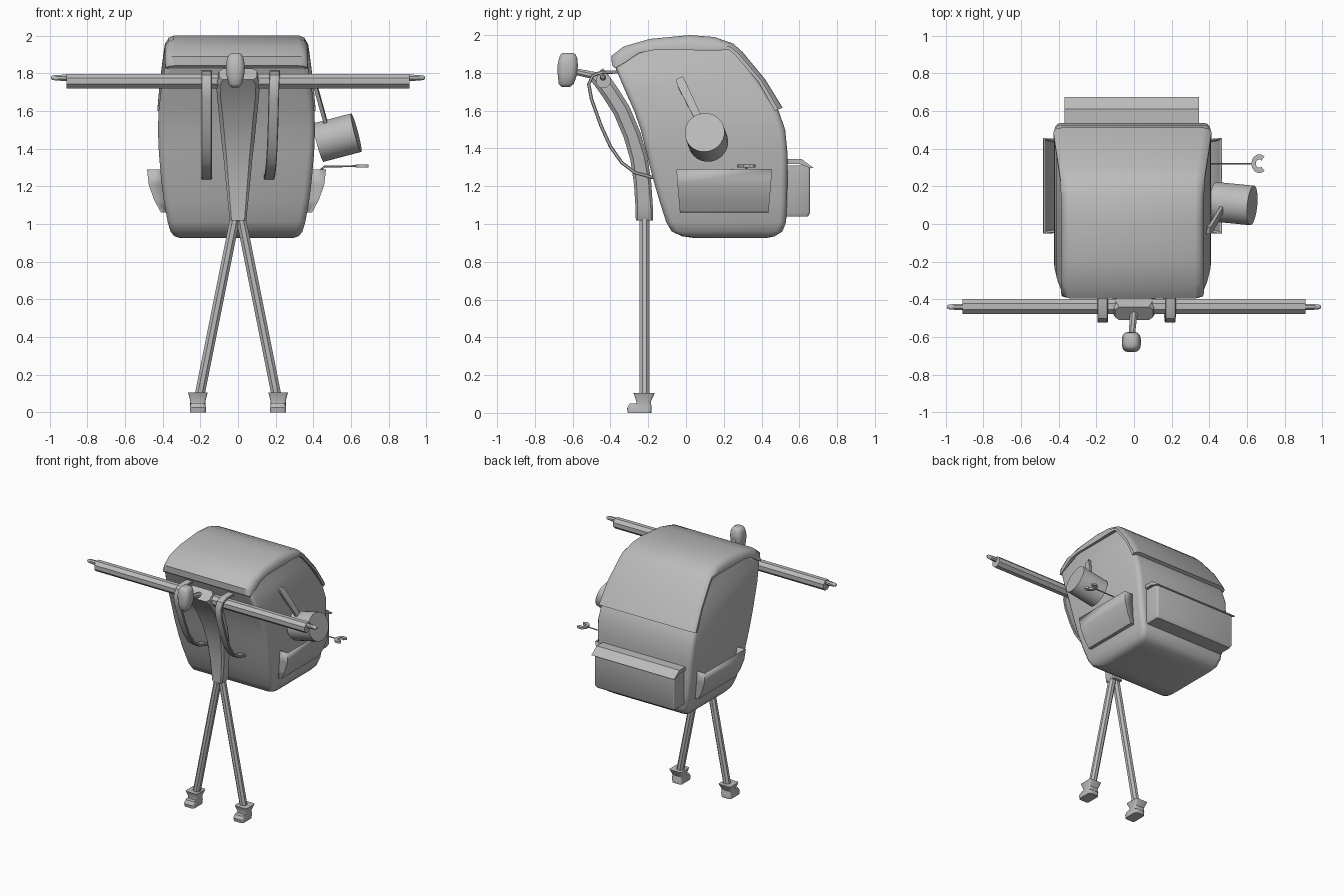
import bpy, bmesh, math
from mathutils import Vector

if "Cube" in bpy.data.objects:
    bpy.data.objects.remove(bpy.data.objects["Cube"])

grey = bpy.data.materials.new("plain_grey")
grey.diffuse_color = (0.5, 0.5, 0.5, 1)
grey.use_nodes = True
grey.node_tree.nodes["Principled BSDF"].inputs["Base Color"].default_value = grey.diffuse_color


def finish(name, bm, angle=35):
    bmesh.ops.recalc_face_normals(bm, faces=bm.faces)
    me = bpy.data.meshes.new(name)
    bm.to_mesh(me)
    bm.free()
    ob = bpy.data.objects.new(name, me)
    bpy.context.collection.objects.link(ob)
    me.materials.append(grey)
    bpy.ops.object.select_all(action='DESELECT')
    ob.select_set(True)
    bpy.context.view_layer.objects.active = ob
    bpy.ops.object.shade_smooth_by_angle(angle=math.radians(angle))
    return ob


def loft(name, rings, angle=35, caps=True):
    """Skin a list of equal-length closed rings."""
    bm = bmesh.new()
    vs = [[bm.verts.new(p) for p in r] for r in rings]
    n = len(rings[0])
    for a, b in zip(vs, vs[1:]):
        for i in range(n):
            j = (i + 1) % n
            bm.faces.new((a[i], a[j], b[j], b[i]))
    if caps:
        bm.faces.new(vs[0][::-1])
        bm.faces.new(vs[-1])
    return finish(name, bm, angle)


def lathe(name, start, end, profile, sides, angle=35):
    """Revolve (distance, radius) pairs around the line start-end."""
    start, axis = Vector(start), (Vector(end) - Vector(start)).normalized()
    q = axis.to_track_quat('Z', 'Y')
    rings = []
    for d, r in profile:
        rings.append([start + q @ Vector((r * math.cos(t), r * math.sin(t), d))
                      for t in [2 * math.pi * (k + .5) / sides for k in range(sides)]])
    return loft(name, rings, angle)


def rod(name, start, end, r0, r1, sides=8):
    length = (Vector(end) - Vector(start)).length
    return lathe(name, start, end, [(0, r0), (length, r1)], sides, 25)


def rounded(cx, hw, y0, y1, z, r):
    """Horizontal rounded rectangle."""
    pts = []
    for k, (x, y) in enumerate([(cx + hw - r, y1 - r), (cx - hw + r, y1 - r),
                                (cx - hw + r, y0 + r), (cx + hw - r, y0 + r)]):
        for s in range(4):
            a = math.pi / 2 * (k + s / 3)
            pts.append((x + r * math.cos(a), y + r * math.sin(a), z))
    return pts


def ribbon(name, pts, thick):
    """Flat band from (x, y, z, half width) stations, wide along x."""
    rings = []
    for i, (x, y, z, h) in enumerate(pts):
        a, b = pts[max(i - 1, 0)], pts[min(i + 1, len(pts) - 1)]
        t = Vector((0, b[1] - a[1], b[2] - a[2])).normalized()
        n = Vector((0, -t.z, t.y)) * thick / 2
        c, e = Vector((x, y, z)), min(h, thick) * .22
        w, m = Vector((h, 0, 0)), Vector((h - e, 0, 0))
        k = 1 - 2 * e / thick
        rings.append([c + w + n * k, c + m + n, c - m + n, c - w + n * k,
                      c - w - n * k, c - m - n, c + m - n, c + w - n * k])
    return loft(name, rings, 40)


# Pack body: z, front y, back y, half width
CX = -.008
body = [(.925, .05, .42, .30), (.935, -.02, .47, .33), (.96, -.075, .51, .35),
        (1.01, -.105, .53, .365), (1.12, -.14, .535, .385), (1.24, -.175, .537, .40),
        (1.38, -.21, .537, .412), (1.5, -.24, .525, .417), (1.6, -.275, .49, .413),
        (1.7, -.32, .425, .402), (1.83, -.375, .34, .38), (1.92, -.23, .26, .36)]
loft("pack_body", [rounded(CX, hw, a, b, z, .035) for z, a, b, hw in body], 40)

# Lid: outer y, z, inner y, z, half width
lid = [(-.392, 1.84, -.375, 1.825, .375), (-.395, 1.89, -.33, 1.85, .38),
       (-.33, 1.94, -.25, 1.905, .38), (-.19, 1.98, -.17, 1.92, .378),
       (.02, 2.0, .02, 1.922, .378), (.15, 1.99, .15, 1.925, .38),
       (.25, 1.955, .23, 1.92, .383), (.30, 1.91, .26, 1.895, .388),
       (.42, 1.765, .385, 1.75, .407), (.512, 1.615, .47, 1.60, .42)]
rings = []
for yo, zo, yi, zi, hw in lid:
    o, i = Vector((CX, yo, zo)), Vector((CX, yi, zi))
    side = [i + Vector((hw, 0, 0)), i.lerp(o, .45) + Vector((hw, 0, 0)),
            i.lerp(o, .85) + Vector((hw - .018, 0, 0)), o + Vector((hw - .045, 0, 0))]
    rings.append(side + [Vector((2 * CX - p.x, p.y, p.z)) for p in side[::-1]])
loft("pack_lid", rings, 40)

# Back pocket and its overhanging flap
PX = -.012
loft("back_pocket", [rounded(PX, .335, .48, .645, 1.04, .012),
                     rounded(PX, .345, .48, .657, 1.06, .012),
                     rounded(PX, .345, .48, .657, 1.31, .012)])
flap = [(.5, 1.345), (.61, 1.345), (.675, 1.297), (.66, 1.295), (.60, 1.318), (.5, 1.318)]
loft("back_pocket_flap", [[(PX + s * .358, y, z) for y, z in flap] for s in (-1, 1)])

# Open side pockets: thin curved sheets leaning out from the pack
for s, label in ((-1, "left"), (1, "right")):
    bm = bmesh.new()
    rows = []
    for z, out, inn, y0, y1 in ((1.065, .40, .36, -.03, .435), (1.13, .435, .37, -.035, .44),
                                (1.21, .463, .38, -.042, .447), (1.29, .472, .39, -.048, .453)):
        rows.append([bm.verts.new((CX + s * x, y, z)) for x, y in
                     ((inn, y0 + .004), (out, y0), (out, y1), (inn, y1 - .004))])
    for a, b in zip(rows, rows[1:]):
        for k in range(3):
            bm.faces.new((a[k], a[k + 1], b[k + 1], b[k]))
    bm.faces.new(rows[0])
    ob = finish(label + "_side_pocket", bm)
    sol = ob.modifiers.new("thickness", 'SOLIDIFY')
    sol.thickness = .008
    sol.offset = 0

# Hanging pan, hollow toward the pack, with a long handle
lathe("pan", (.427, .118, 1.432), (.632, .098, 1.486),
      [(.16, .09), (.0, .097), (.0, .106), (.208, .106)], 28)
handle = []
for c, w in (((.395, -.035, 1.77), .02), ((.41, -.02, 1.735), .024), ((.47, .085, 1.52), .018)):
    c, v = Vector(c), Vector((.02, .9, .4)).normalized() * w
    n = Vector((.009, -.001, .003))
    handle.append([c + v + n, c - v + n, c - v - n, c + v - n])
loft("pan_handle", handle)

# Wrench sticking out sideways
rod("wrench_shaft", (.38, .32, 1.24), (.46, .32, 1.305), .005, .005, 6)
rod("wrench_shaft_end", (.455, .32, 1.305), (.63, .32, 1.307), .005, .005, 6)
jaw = [(.05 * math.cos(t), .05 * math.sin(t)) for t in
       [math.radians(50 + 26 * k) for k in range(11)]]
jaw += [(.022 * math.cos(t), .022 * math.sin(t)) for t in
        [math.radians(310 - 26 * k) for k in range(11)]]
loft("wrench_jaw", [[(.665 + x * .85, .32 + y, z) for x, y in jaw] for z in (1.3, 1.315)])

# Torso: curved tapering slab
torso = [(0, -.475, 1.795, .10), (0, -.45, 1.765, .115), (0, -.40, 1.695, .112),
         (0, -.34, 1.60, .102), (0, -.285, 1.47, .09), (0, -.25, 1.35, .076),
         (0, -.23, 1.22, .064), (0, -.222, 1.10, .052), (0, -.22, 1.03, .045),
         (0, -.22, 1.018, .038)]
ribbon("torso", torso, .092)

# Straps over the shoulders
path = [(-.36, 1.805), (-.45, 1.803), (-.495, 1.785), (-.515, 1.74), (-.50, 1.66),
        (-.45, 1.52), (-.40, 1.41), (-.34, 1.325), (-.27, 1.272), (-.17, 1.245)]
for label, x0, x1 in (("left", -.166, -.166), ("right", .195, .165)):
    n = len(path) - 1
    ribbon(label + "_strap", [(x0 + (x1 - x0) * (i / n) ** 2, y, z, .028)
                              for i, (y, z) in enumerate(path)], .018)

# Arms, hands, legs and feet
for s, label in ((-1, "left"), (1, "right")):
    rod(label + "_arm", (s * .05, -.438, 1.758), (s * .91, -.438, 1.758), .042, .042)
    lathe(label + "_hand", (s * .90, -.44, 1.776), (s * .992, -.44, 1.776),
          [(0, .018), (.05, .017), (.085, .013), (.092, .007)], 8)
    rod(label + "_leg", (s * .016, -.22, 1.03), (s * .208, -.22, .07), .028, .028)
    loft(label + "_ankle", [rounded(s * .213, w, a, b, z, .012) for w, a, b, z in
                            ((.042, -.268, -.182, .03), (.04, -.262, -.187, .06),
                             (.052, -.278, -.165, .105))])
    loft(label + "_foot", [rounded(s * .213, w, a, b, z, .018) for w, a, b, z in
                           ((.042, -.308, -.184, 0), (.043, -.312, -.182, .025),
                            (.038, -.298, -.19, .05))])

# Neck and faceted oval head
rod("neck", (-.012, -.59, 1.808), (0, -.46, 1.78), .018, .022)
head = [(1.725, -.637, .02, .022), (1.742, -.634, .036, .04), (1.79, -.628, .047, .051),
        (1.84, -.626, .05, .054), (1.88, -.624, .044, .048), (1.9, -.624, .034, .038),
        (1.906, -.624, .02, .024)]
loft("head", [rounded(-.014, w, y - d, y + d, z, w * .7) for z, y, w, d in head], 50)
